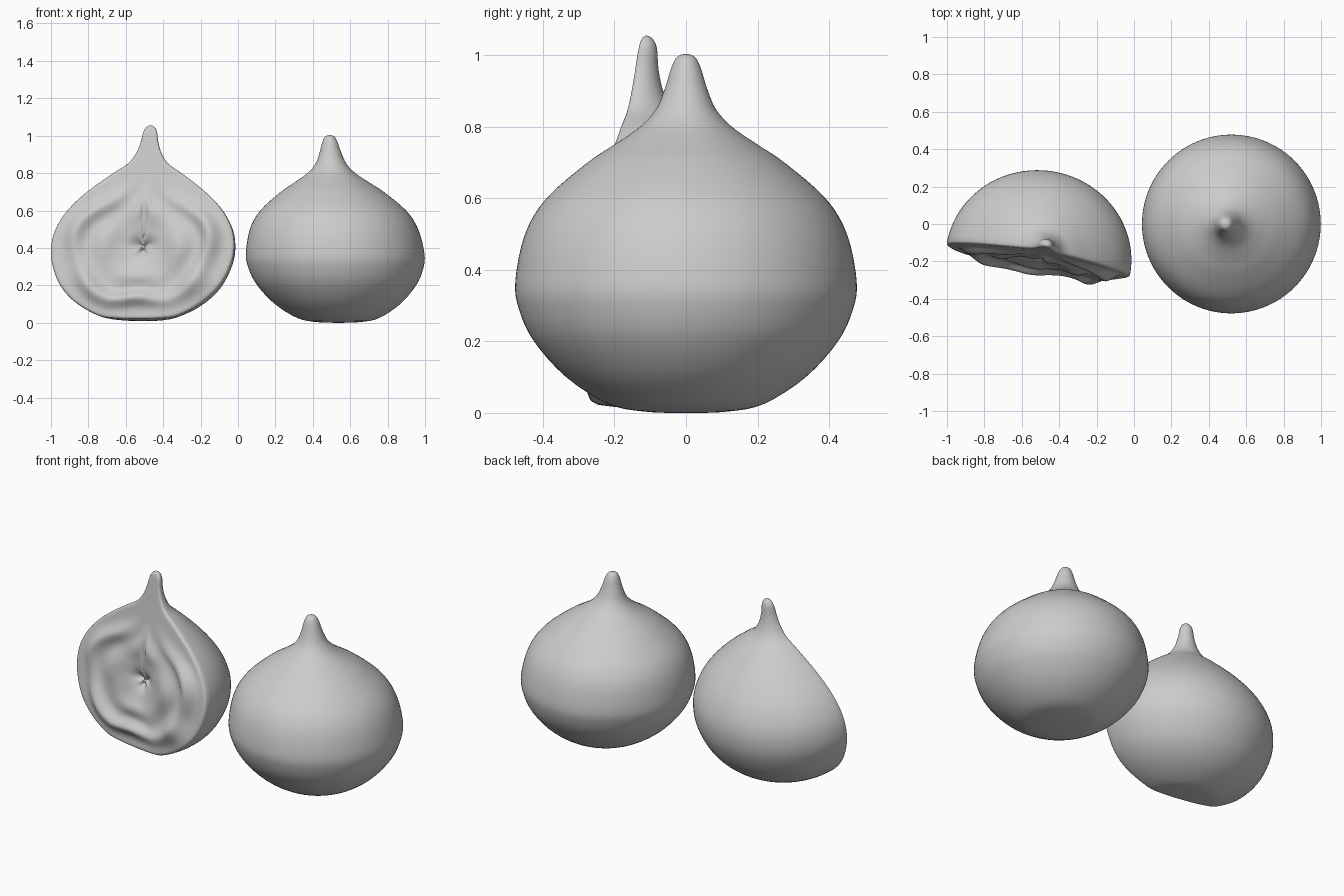
import bpy, bmesh, math
from mathutils import Matrix, Vector

if "Cube" in bpy.data.objects:
    bpy.data.objects.remove(bpy.data.objects["Cube"])

WHOLE = [(0, 0), (.12, .004), (.22, .026), (.335, .1), (.425, .2), (.467, .29), (.477, .37),
         (.45, .5), (.39, .6), (.275, .7), (.2, .75), (.128, .8), (.083, .85), (.058, .91),
         (.041, .965), (.025, .995), (0, 1.003)]
HALF = [(0, 0), (.13, .004), (.22, .02), (.34, .085), (.43, .175), (.482, .285), (.497, .38),
        (.48, .48), (.42, .585), (.32, .685), (.185, .785), (.11, .835), (.07, .89),
        (.048, .95), (.036, 1.01), (.02, 1.035), (0, 1.042)]


def smooth_profile(pts, steps=4):
    """Catmull-Rom curve through the profile, mirrored at both poles."""
    p = [Vector(q) for q in pts]
    p = [Vector((-p[1].x, p[1].y))] + p + [Vector((-p[-2].x, p[-2].y))]
    out = []
    for a, b, c, d in zip(p, p[1:], p[2:], p[3:]):
        for k in range(steps):
            t = k / steps
            out.append(.5 * (2 * b + (c - a) * t + (2 * a - 5 * b + 4 * c - d) * t * t
                             + (3 * b - a - 3 * c + d) * t ** 3))
    return out + [p[-2]]


def skin(bm, rows, closed=False):
    vs = [[bm.verts.new(c) for c in row] for row in rows]
    for r0, r1 in zip(vs, vs[1:]):
        n = len(r0)
        for j in range(n if closed else n - 1):
            k = (j + 1) % n
            bm.faces.new((r0[j], r0[k], r1[k], r1[j]))


def finish(bm, name):
    bmesh.ops.remove_doubles(bm, verts=bm.verts, dist=1e-5)
    bmesh.ops.recalc_face_normals(bm, faces=bm.faces)
    me = bpy.data.meshes.new(name)
    bm.to_mesh(me)
    bm.free()
    me.shade_smooth()
    ob = bpy.data.objects.new(name, me)
    bpy.context.collection.objects.link(ob)
    return ob


# Whole fig: lathe with a slightly leaning axis
bm = bmesh.new()
N = 96
skin(bm, [[(p.x * math.cos(2 * math.pi * j / N) + .017 - .047 * p.y,
            p.x * math.sin(2 * math.pi * j / N), p.y) for j in range(N)]
          for p in smooth_profile(WHOLE)], closed=True)
whole = finish(bm, "whole_fig")
whole.location.x = .52


# Pulp relief on the cut face
def pulp(x, z, s):
    a = math.atan2(z, x)
    fade = 1 / (1 + math.exp((z - .25) / .035))
    ring = math.exp(-((s - .74 - .03 * math.sin(5 * a)) / .1) ** 2)
    h = ring * (.036 + .009 * math.sin(3 * a + 1) + .006 * math.sin(7 * a))
    h += .018 * math.exp(-((s - .42) / .13) ** 2) * (1 + .5 * math.sin(4 * a + 2))
    for bx, bz, amp, w in ((.32, -.2, .025, .08), (.2, .05, .018, .12), (-.3, -.17, .008, .1)):
        h += amp * math.exp(-((x - bx) ** 2 + (z - bz) ** 2) / w ** 2)
    dimple = math.exp(-(s / .13) ** 2) * (.04 + .012 * math.sin(3 * a))
    return h * fade - dimple * min(1, s * 12 + .7)


# Half fig: half lathe closed by the bumpy cut face
bm = bmesh.new()
prof = smooth_profile(HALF)
CZ = .39
lean = lambda z: .045 * (z - CZ)
skin(bm, [[(p.x * math.cos(math.pi * j / 48) + lean(p.y),
            .955 * p.x * math.sin(math.pi * j / 48), p.y) for j in range(49)] for p in prof])
outline = [(p.x, p.y - CZ) for p in prof] + [(-p.x, p.y - CZ) for p in prof[-2:0:-1]]
rings = [1, .993, .98, .96] + [.93 * k / 32 for k in range(32, 0, -1)] + [0]
rows = []
for s in rings:
    edge = -.012 * math.sqrt(1 - (1 - min(1, (1 - s) / .04)) ** 2)
    rows.append([(x * s + lean(z * s + CZ),
                  edge - (pulp(x * s, z * s, s) if 0 < s < 1 else (-.03 if s == 0 else 0)),
                  z * s + CZ) for x, z in outline])
skin(bm, rows, closed=True)
half = finish(bm, "half_fig")
half.matrix_world = (Matrix.Translation((-.51, -.185, .408))
                     @ Matrix.Rotation(math.radians(-10), 4, 'Z')
                     @ Matrix.Rotation(math.radians(-7), 4, 'X')
                     @ Matrix.Translation((0, 0, -CZ)))
